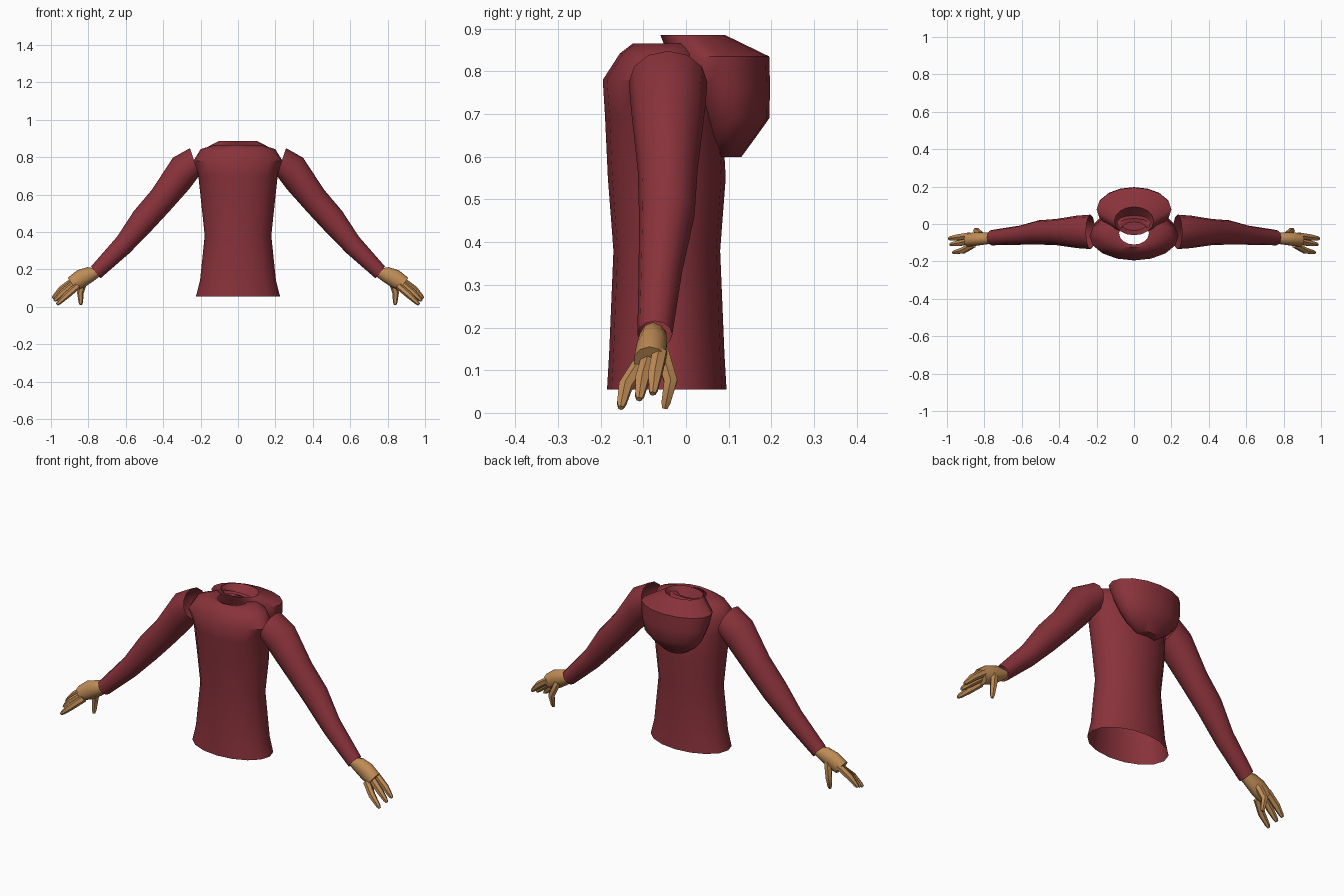
import bpy, bmesh, math
from mathutils import Vector

if "Cube" in bpy.data.objects:
    bpy.data.objects.remove(bpy.data.objects["Cube"])


def colour(name, rgb):
    m = bpy.data.materials.new(name)
    m.diffuse_color = (*rgb, 1)
    m.use_nodes = True
    m.node_tree.nodes["Principled BSDF"].inputs["Base Color"].default_value = m.diffuse_color
    return m


RED = colour("dark red cloth", (0.25, 0.032, 0.043))
TAN = colour("tan skin", (0.52, 0.26, 0.092))


def loft(name, rings, mat, cap_start=False, cap_end=False, mirror=False):
    """Skin a list of equal-length point rings."""
    bm = bmesh.new()
    loops = [[bm.verts.new(p) for p in r] for r in rings]
    n = len(loops[0])
    for a, b in zip(loops, loops[1:]):
        for i in range(n):
            j = (i + 1) % n
            bm.faces.new((a[i], a[j], b[j], b[i]))
    if cap_start:
        bm.faces.new(loops[0][::-1])
    if cap_end:
        bm.faces.new(loops[-1])
    bmesh.ops.recalc_face_normals(bm, faces=bm.faces)
    me = bpy.data.meshes.new(name)
    bm.to_mesh(me)
    bm.free()
    me.materials.append(mat)
    ob = bpy.data.objects.new(name, me)
    bpy.context.collection.objects.link(ob)
    if mirror:
        ob.modifiers.new("Mirror", 'MIRROR').use_mirror_merge = False
    bpy.ops.object.select_all(action='DESELECT')
    ob.select_set(True)
    bpy.context.view_layer.objects.active = ob
    bpy.ops.object.shade_smooth_by_angle(angle=math.radians(45))
    return ob


def flat_ring(z, rx, y0, y1, n=16):
    """Horizontal ellipse from its half width and its front and back."""
    c, r = (y0 + y1) / 2, (y1 - y0) / 2
    return [(rx * math.cos(t), c + r * math.sin(t), z)
            for t in (2 * math.pi * i / n for i in range(n))]


def limb_ring(top, bottom, y, ry, n=12):
    """Tilted ellipse from its upper and lower points in the xz plane."""
    a, b = Vector((top[0], y, top[1])), Vector((bottom[0], y, bottom[1]))
    c, h = (a + b) / 2, (a - b) / 2
    return [c + h * math.cos(t) + Vector((0, ry * math.sin(t), 0))
            for t in (2 * math.pi * i / n for i in range(n))]


def tube(points, radii, n=6):
    """Rings along a bent path."""
    pts = [Vector(p) for p in points]
    rings = []
    for i, (p, r) in enumerate(zip(pts, radii)):
        d = (pts[min(i + 1, len(pts) - 1)] - pts[max(i - 1, 0)]).normalized()
        u = d.cross(Vector((0, 1, 0))).normalized()
        v = d.cross(u)
        rings.append([p + r * (u * math.cos(t) + v * math.sin(t))
                      for t in (2 * math.pi * k / n for k in range(n))])
    return rings


# Torso: open hem and neck hole
loft("torso", [flat_ring(*r) for r in (
    (0.055, 0.225, -0.185, 0.095), (0.14, 0.203, -0.18, 0.09),
    (0.38, 0.178, -0.17, 0.08), (0.55, 0.196, -0.183, 0.093),
    (0.70, 0.212, -0.19, 0.085), (0.78, 0.238, -0.195, 0.065),
    (0.842, 0.20, -0.155, 0.045), (0.865, 0.13, -0.125, 0.03),
    (0.86, 0.08, -0.11, 0.01))], RED)

# Hood: hanging bag with a sunken opening
loft("hood", [flat_ring(*r) for r in (
    (0.60, 0.06, 0.06, 0.13), (0.645, 0.125, 0.04, 0.163),
    (0.69, 0.165, 0.02, 0.195), (0.76, 0.19, -0.01, 0.197),
    (0.835, 0.20, -0.04, 0.195), (0.885, 0.105, -0.06, 0.092),
    (0.865, 0.092, -0.05, 0.075), (0.835, 0.07, -0.035, 0.045))],
    RED, cap_start=True, cap_end=True)

# Sleeves: open at the shoulder and cuff
loft("sleeves", [limb_ring(*r) for r in (
    ((0.257, 0.848), (0.208, 0.70), -0.042, 0.092),
    ((0.348, 0.797), (0.26, 0.63), -0.042, 0.087),
    ((0.46, 0.626), (0.37, 0.507), -0.043, 0.070),
    ((0.556, 0.513), (0.46, 0.41), -0.045, 0.065),
    ((0.647, 0.374), (0.58, 0.287), -0.06, 0.051),
    ((0.786, 0.215), (0.735, 0.152), -0.073, 0.041))], RED, mirror=True)

# Palms
loft("palms", [limb_ring(*r, n=10) for r in (
    ((0.765, 0.205), (0.735, 0.165), -0.075, 0.030),
    ((0.805, 0.212), (0.775, 0.135), -0.077, 0.033),
    ((0.86, 0.195), (0.82, 0.105), -0.08, 0.037),
    ((0.91, 0.155), (0.865, 0.09), -0.085, 0.038))],
    TAN, cap_start=True, cap_end=True, mirror=True)

# Fingers and thumbs
DIGITS = {
    "first_fingers": ((0.88, -0.062, 0.14), (0.945, -0.072, 0.092), (0.99, -0.078, 0.045)),
    "middle_fingers": ((0.875, -0.088, 0.125), (0.935, -0.103, 0.077), (0.982, -0.110, 0.032)),
    "last_fingers": ((0.86, -0.11, 0.11), (0.915, -0.142, 0.062), (0.968, -0.153, 0.012)),
    "thumbs": ((0.82, -0.058, 0.145), (0.843, -0.036, 0.075), (0.84, -0.05, 0.01)),
}
for name, (a, b, c) in DIGITS.items():
    near_tip = Vector(b).lerp(Vector(c), 0.8)
    loft(name, tube((a, b, near_tip, c), (0.019, 0.018, 0.012, 0.007)),
         TAN, cap_start=True, cap_end=True, mirror=True)
